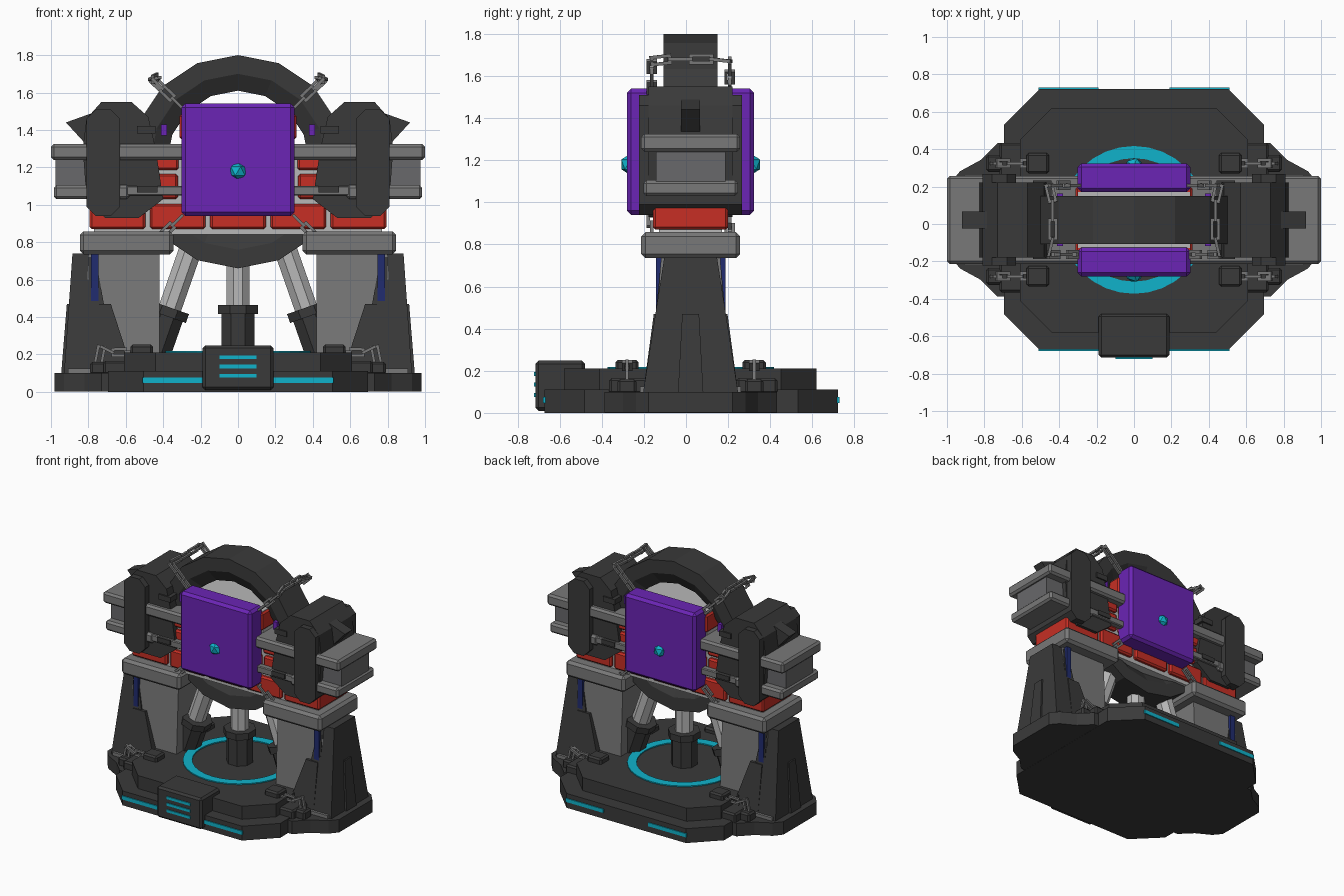
import bpy, bmesh, math
from mathutils import Vector, Matrix

if "Cube" in bpy.data.objects:
    bpy.data.objects.remove(bpy.data.objects["Cube"])

C = 0.022  # depth centre of the machine


def mat(name, r, g, b):
    m = bpy.data.materials.new(name)
    m.diffuse_color = (r, g, b, 1)
    m.use_nodes = True
    m.node_tree.nodes["Principled BSDF"].inputs["Base Color"].default_value = m.diffuse_color
    return m


DARK = mat("dark_metal", 0.042, 0.042, 0.042)
GREY = mat("grey_metal", 0.19, 0.19, 0.19)
WEB = mat("dim_grey", 0.14, 0.14, 0.145)
LIGHT = mat("light_grey", 0.48, 0.48, 0.48)
RED = mat("red_brick", 0.57, 0.028, 0.018)
PURPLE = mat("purple_panel", 0.145, 0.018, 0.46)
CYAN = mat("cyan_glow", 0.005, 0.45, 0.6)
BLUE = mat("deep_blue", 0.015, 0.025, 0.16)


def finish(bm, name, m):
    bmesh.ops.recalc_face_normals(bm, faces=bm.faces)
    me = bpy.data.meshes.new(name)
    bm.to_mesh(me)
    bm.free()
    me.materials.append(m)
    ob = bpy.data.objects.new(name, me)
    bpy.context.collection.objects.link(ob)
    return ob


def box(name, m, x, y, z, bevel=0, top=None):
    """Box from ranges; top = (x range, y range) of a tapered upper face."""
    tx, ty = top or (x, y)
    bm = bmesh.new()
    lo = [bm.verts.new((x[i], y[j], z[0])) for i, j in ((0, 0), (1, 0), (1, 1), (0, 1))]
    hi = [bm.verts.new((tx[i], ty[j], z[1])) for i, j in ((0, 0), (1, 0), (1, 1), (0, 1))]
    bm.faces.new(lo)
    bm.faces.new(hi)
    for i in range(4):
        k = (i + 1) % 4
        bm.faces.new((lo[i], lo[k], hi[k], hi[i]))
    if bevel:
        bmesh.ops.bevel(bm, geom=bm.edges[:], offset=bevel, segments=1, affect='EDGES')
    return finish(bm, name, m)


def sx(s, a, b):
    """Mirror an x range onto side s."""
    return tuple(sorted((s * a, s * b)))


def prism(name, m, pts, axis, a, b):
    """Extrude a 2D outline along y (outline xz) or z (outline xy)."""
    bm = bmesh.new()
    put = (lambda p, d: (p[0], d, p[1])) if axis == 'y' else (lambda p, d: (p[0], p[1], d))
    lo = [bm.verts.new(put(p, a)) for p in pts]
    hi = [bm.verts.new(put(p, b)) for p in pts]
    bm.faces.new(lo)
    bm.faces.new(hi)
    for i in range(len(pts)):
        k = (i + 1) % len(pts)
        bm.faces.new((lo[i], lo[k], hi[k], hi[i]))
    return finish(bm, name, m)


def octagon(x0, x1, y0, y1, c):
    return [(x0 + c, y0), (x1 - c, y0), (x1, y0 + c), (x1, y1 - c),
            (x1 - c, y1), (x0 + c, y1), (x0, y1 - c), (x0, y0 + c)]


def lathe(name, m, profile, n, matrix):
    """Closed (radius, height) loop spun around local z."""
    bm = bmesh.new()
    rings = [[bm.verts.new(matrix @ Vector((r * math.cos(t), r * math.sin(t), h))) for r, h in profile]
             for t in (2 * math.pi * i / n for i in range(n))]
    k = len(profile)
    for i in range(n):
        a, b = rings[i], rings[(i + 1) % n]
        for j in range(k):
            bm.faces.new((a[j], a[(j + 1) % k], b[(j + 1) % k], b[j]))
    return finish(bm, name, m)


def rod(name, m, p, q, r, n=8):
    p, q = Vector(p), Vector(q)
    bm = bmesh.new()
    mx = Matrix.Translation((p + q) / 2) @ (q - p).to_track_quat('Z', 'Y').to_matrix().to_4x4()
    mx = mx @ Matrix.Rotation(math.pi / n, 4, 'Z')
    bmesh.ops.create_cone(bm, cap_ends=True, segments=n, radius1=r, radius2=r, depth=(q - p).length, matrix=mx)
    return finish(bm, name, m)


def chain(name, pts, step=0.085, w=0.05, t=0.016):
    """Rectangular links along a path, every second one turned a quarter."""
    bm = bmesh.new()
    turn = 0
    for p, q in zip(pts, pts[1:]):
        p, q = Vector(p), Vector(q)
        n = max(1, round((q - p).length / step))
        rot = (q - p).to_track_quat('Z', 'Y').to_matrix().to_4x4()
        length = (q - p).length / n + t
        for i in range(n):
            mx = Matrix.Translation(p.lerp(q, (i + 0.5) / n)) @ rot @ Matrix.Rotation(turn * math.pi / 2, 4, 'Z')
            turn += 1
            for s in (-1, 1):
                for off, size in (((s * (w - t) / 2, 0, 0), (t, t, length)),
                                  ((0, 0, s * (length - t) / 2), (w, t, t))):
                    bmesh.ops.create_cube(bm, size=1, matrix=mx @ Matrix.Translation(off) @ Matrix.Diagonal((*size, 1)))
    return finish(bm, name, GREY)


# Stepped base with console and glowing strips
prism("base_plate", DARK, octagon(-0.695, 0.695, -0.672, 0.722, 0.19), 'z', 0, 0.11)
prism("base_deck", DARK, octagon(-0.61, 0.61, -0.58, 0.62, 0.17), 'z', 0.11, 0.21)
lathe("floor_ring", CYAN, [(0.33, 0.2), (0.395, 0.2), (0.395, 0.218), (0.33, 0.218)], 32, Matrix.Translation((0, C, 0)))
box("console", DARK, (-0.19, 0.19), (-0.715, -0.48), (0.01, 0.248), 0.015)
for z in (0.085, 0.135, 0.185):
    box("console_light", CYAN, (-0.1, 0.1), (-0.722, -0.71), (z - 0.01, z + 0.01))
for s in (-1, 1):
    for y in (-0.673, 0.723):
        box("base_light", CYAN, sx(s, 0.19, 0.51), (y - 0.006, y + 0.006), (0.047, 0.075))

# Pistons under the ring
for s in (-1, 0, 1):
    foot, head = Vector((s * 0.45, C, 0.2)), Vector((s * 0.24, C, 0.8))
    if s == 0:
        head.z = 0.72
    d = (head - foot).normalized()
    rod("piston_sleeve", DARK, foot, foot + d * 0.25, 0.095)
    rod("piston_collar", DARK, foot + d * 0.215, foot + d * 0.265, 0.115)
    rod("piston_rod", LIGHT, foot + d * 0.26, head, 0.066)

# Large ring standing upright
ring_frame = Matrix.Translation((0, C, 1.23)) @ Matrix.Rotation(math.pi / 2, 4, 'X')
lathe("main_ring", DARK, [(0.57, -0.128), (0.57, 0.128), (0.47, 0.128), (0.38, 0.075),
                          (0.38, -0.075), (0.47, -0.128)], 16, ring_frame)

# Brick wall with mortar
box("mortar", LIGHT, (-0.77, 0.77), (C - 0.15, C + 0.15), (0.84, 1.31))
box("upper_mortar", LIGHT, (-0.3, 0.3), (C - 0.15, C + 0.15), (1.31, 1.49))
rows = [(0.87, 0.805, 5), (1.03, 0.62, 4), (1.185, 0.61, 4), (1.35, 0.325, 2)]
for z, half, n in rows:
    w = 2 * half / n
    for i in range(n):
        x = -half + i * w
        box("brick", RED, (x + 0.012, x + w - 0.012), (C - 0.178, C + 0.178), (z, z + 0.135), 0.012)

# Front and back panels with a gem each
for s in (-1, 1):
    box("panel", PURPLE, (-0.302, 0.302), sx(s, 0.148, 0.302), (0.94, 1.54), 0.02).location.y = C
    bm = bmesh.new()
    bmesh.ops.create_icosphere(bm, subdivisions=1, radius=0.052, matrix=Matrix.Translation((0, C + s * 0.285, 1.18)))
    finish(bm, "gem", CYAN)

# Horizontal beams
box("upper_beam", GREY, (-1, 1), (C - 0.235, C + 0.235), (1.24, 1.325), 0.015)
for s in (-1, 1):
    box("lower_beam", GREY, sx(s, 0.58, 0.985), (C - 0.225, C + 0.225), (1.03, 1.105), 0.015)
    box("beam_web", WEB, sx(s, 0.6, 0.975), (C - 0.165, C + 0.165), (1.1, 1.25))
    box("purple_core", PURPLE, sx(s, 0.38, 0.412), (C - 0.14, C + 0.14), (1.37, 1.43))
    for f in (-1, 1):
        y = C + f * 0.195
        box("rail", GREY, sx(s, 0.29, 0.6), (y - 0.025, y + 0.025), (1.05, 1.1), 0.006)
        box("rail_clip", DARK, sx(s, 0.43, 0.54), (y - 0.034, y + 0.034), (1.065, 1.1))

    # Side housing, strap and outer spike
    shell = [(0.73, 1.55), (0.57, 1.55), (0.48, 1.47), (0.44, 1.3), (0.4, 1.03), (0.53, 0.93),
             (0.71, 0.93), (0.81, 1.03), (0.83, 1.3), (0.81, 1.46)]
    prism("housing", DARK, [(s * x, z) for x, z in shell], 'y', C - 0.2, C + 0.2)
    strap = octagon(0.63, 0.81, 0.94, 1.51, 0.05)
    prism("strap", DARK, [(s * x, z) for x, z in strap], 'y', C - 0.245, C + 0.245)
    prism("spike", DARK, [(s * x, z) for x, z in ((0.78, 1.49), (0.92, 1.44), (0.81, 1.32))], 'y', C - 0.045, C + 0.045)
    box("housing_vent", DARK, sx(s, 0.44, 0.54), (C - 0.21, C + 0.21), (1.38, 1.42))

    # Leg: cap, column, outer shell and fins
    box("leg_cap", GREY, sx(s, 0.345, 0.845), (C - 0.235, C + 0.235), (0.735, 0.858), 0.02)
    box("leg_column", GREY, sx(s, 0.42, 0.82), (C - 0.17, C + 0.17), (0.1, 0.75), 0,
        (sx(s, 0.42, 0.8), (C - 0.14, C + 0.14)))
    box("leg_shell", DARK, sx(s, 0.7, 0.93), (C - 0.225, C + 0.225), (0.1, 0.74), 0,
        (sx(s, 0.775, 0.885), (C - 0.125, C + 0.125)))
    box("blue_inlay", BLUE, sx(s, 0.745, 0.785), (C - 0.165, C + 0.165), (0.4, 0.735))
    box("outer_fin", DARK, sx(s, 0.8, 0.945), (C - 0.06, C + 0.06), (0.1, 0.47), 0,
        (sx(s, 0.8, 0.915), (C - 0.04, C + 0.04)))
    for f in (-1, 1):
        box("side_fin", DARK, sx(s, 0.56, 0.78), sx(f, 0.1, 0.225), (0.1, 0.47), 0,
            (sx(s, 0.68, 0.78), sx(f, 0.1, 0.175))).location.y = C
        box("tall_fin", DARK, sx(s, 0.65, 0.79), sx(f, 0.1, 0.2), (0.1, 0.735), 0,
            (sx(s, 0.765, 0.8), sx(f, 0.08, 0.14))).location.y = C
    box("leg_plate", GREY, sx(s, 0.52, 0.91), (C - 0.24, C + 0.24), (0.095, 0.125))

    # Foot pad with anchors
    pad = [(0.5, 0.41), (0.73, 0.41), (0.82, 0.32), (0.93, 0.26), (0.98, 0.2)]
    outline = [(s * x, C + y) for x, y in pad] + [(s * x, C - y) for x, y in reversed(pad)]
    prism("foot_pad", DARK, outline, 'z', 0.001, 0.1)
    for f in (-1, 1):
        y = C + f * 0.302
        box("anchor_block", DARK, sx(s, 0.455, 0.575), (y - 0.055, y + 0.055), (0.19, 0.252), 0.012)
        box("pad_block", DARK, sx(s, 0.56, 0.72), (y - 0.085, y + 0.11), (0.09, 0.165), 0.012)
        box("pad_stud", DARK, sx(s, 0.7, 0.79), (y - 0.045, y + 0.045), (0.09, 0.16), 0.012)
        chain("anchor_chain", [(s * 0.53, y, 0.215), (s * 0.67, y, 0.21), (s * 0.73, y, 0.24), (s * 0.765, y, 0.06)])

        # Chains wrapped across the ring at the diagonals
        a, b, bend = 0.3, 0.455, 0.185
        chain("ring_chain", [(s * x, C + yy, 1.23 + f * zz) for x, yy, zz in
                             ((a, -bend, 0.29), (b, -bend, 0.44), (b - 0.02, -0.1, 0.45), (b - 0.02, 0.1, 0.45),
                              (b, bend, 0.44), (a, bend, 0.29))])
